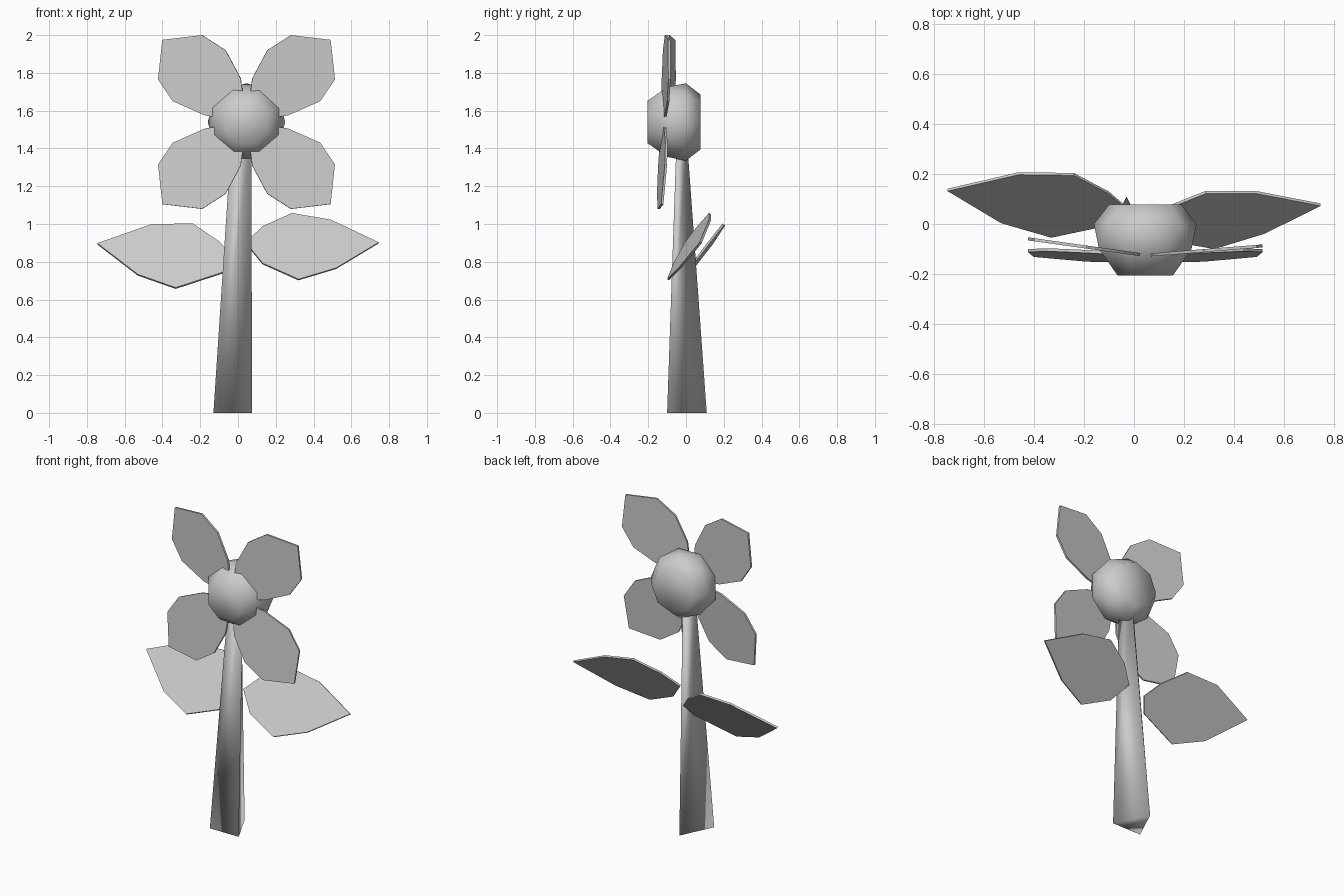
import bpy
import bmesh
from math import sin, cos, pi, radians
from mathutils import Vector

cube = bpy.data.objects.get("Cube")
if cube:
    bpy.data.objects.remove(cube)

GREY = (0.6, 0.6, 0.6, 1)
mat = bpy.data.materials.new("plain_grey")
mat.use_nodes = True
mat.diffuse_color = GREY
mat.node_tree.nodes["Principled BSDF"].inputs["Base Color"].default_value = GREY


def finish(name, bm, angle):
    """Turn a bmesh into a shaded object."""
    bmesh.ops.recalc_face_normals(bm, faces=bm.faces)
    mesh = bpy.data.meshes.new(name)
    bm.to_mesh(mesh)
    bm.free()
    mesh.materials.append(mat)
    obj = bpy.data.objects.new(name, mesh)
    bpy.context.collection.objects.link(obj)
    bpy.ops.object.select_all(action="DESELECT")
    obj.select_set(True)
    bpy.context.view_layer.objects.active = obj
    bpy.ops.object.shade_smooth_by_angle(angle=radians(angle))
    return obj


def blade(name, outline, origin, slope_x, slope_z, thick=0.012):
    """Thin flat plate: an x-z outline laid on a tilted plane."""
    bm = bmesh.new()
    ox, oy, oz = origin
    normal = Vector((-slope_x, 1, -slope_z)).normalized() * thick
    verts = [bm.verts.new(Vector((x, oy + slope_x * (x - ox) + slope_z * (z - oz), z)) - normal / 2)
             for x, z in outline]
    face = bm.faces.new(verts)
    extruded = bmesh.ops.extrude_face_region(bm, geom=[face], use_keep_orig=True)
    moved = [v for v in extruded["geom"] if isinstance(v, bmesh.types.BMVert)]
    bmesh.ops.translate(bm, vec=normal, verts=moved)
    return finish(name, bm, 30)


# Stem: tapering, leaning three-sided prism
bm = bmesh.new()
bottom = [bm.verts.new(p) for p in ((-0.13, -0.1, 0), (0.075, -0.1, 0), (-0.03, 0.11, 0))]
top = [bm.verts.new(p) for p in ((-0.035, -0.05, 1.45), (0.07, -0.05, 1.45), (0.02, 0.005, 1.45))]
bm.faces.new(bottom)
bm.faces.new(top)
for i in range(3):
    j = (i + 1) % 3
    bm.faces.new((bottom[i], bottom[j], top[j], top[i]))
finish("stem", bm, 180)

# Flower head: faceted ball made of eight-sided rings along y
CENTRE = (0.045, -0.125, 1.54)
bm = bmesh.new()
for y, radius, turn in ((-0.205, 0.12, 0.5), (-0.1, 0.2, 0.5), (0, 0.205, 0), (0.077, 0.145, 0)):
    for i in range(8):
        a = (i + turn) * pi / 4
        bm.verts.new((CENTRE[0] + radius * cos(a), y, CENTRE[2] + radius * sin(a)))
bmesh.ops.convex_hull(bm, input=bm.verts)
finish("flower_head", bm, 60)

# Petals: one outline mirrored into four quarters, each with its own tilt
PETAL = ((0, 0), (0.03, 0.23), (0.11, 0.38), (0.235, 0.46),
         (0.445, 0.435), (0.468, 0.225), (0.39, 0.11), (0.22, 0.035))
for name, sx, sz, slope_x, slope_z in (
        ("upper_right_petal", -1, 1, -0.14, 0),
        ("upper_left_petal", 1, 1, 0.08, 0),
        ("lower_right_petal", -1, -1, -0.08, 0.083),
        ("lower_left_petal", 1, -1, 0.08, 0.083)):
    blade(name, [(CENTRE[0] + sx * x, CENTRE[2] + sz * z) for x, z in PETAL],
          CENTRE, slope_x, slope_z)

# Leaves: pointed plates leaning back on either side of the stem
blade("right_leaf", ((-0.745, 0.895), (-0.46, 0.995), (-0.24, 1.0), (-0.1, 0.905),
                     (-0.025, 0.82), (-0.07, 0.745), (-0.33, 0.66), (-0.53, 0.73)),
      (-0.33, -0.05, 0.66), -0.03, 0.74)
blade("left_leaf", ((0.745, 0.9), (0.49, 1.02), (0.285, 1.055), (0.13, 0.985),
                    (0.04, 0.9), (0.13, 0.79), (0.32, 0.705), (0.52, 0.765)),
      (0.32, -0.095, 0.705), 0.11, 0.643)
